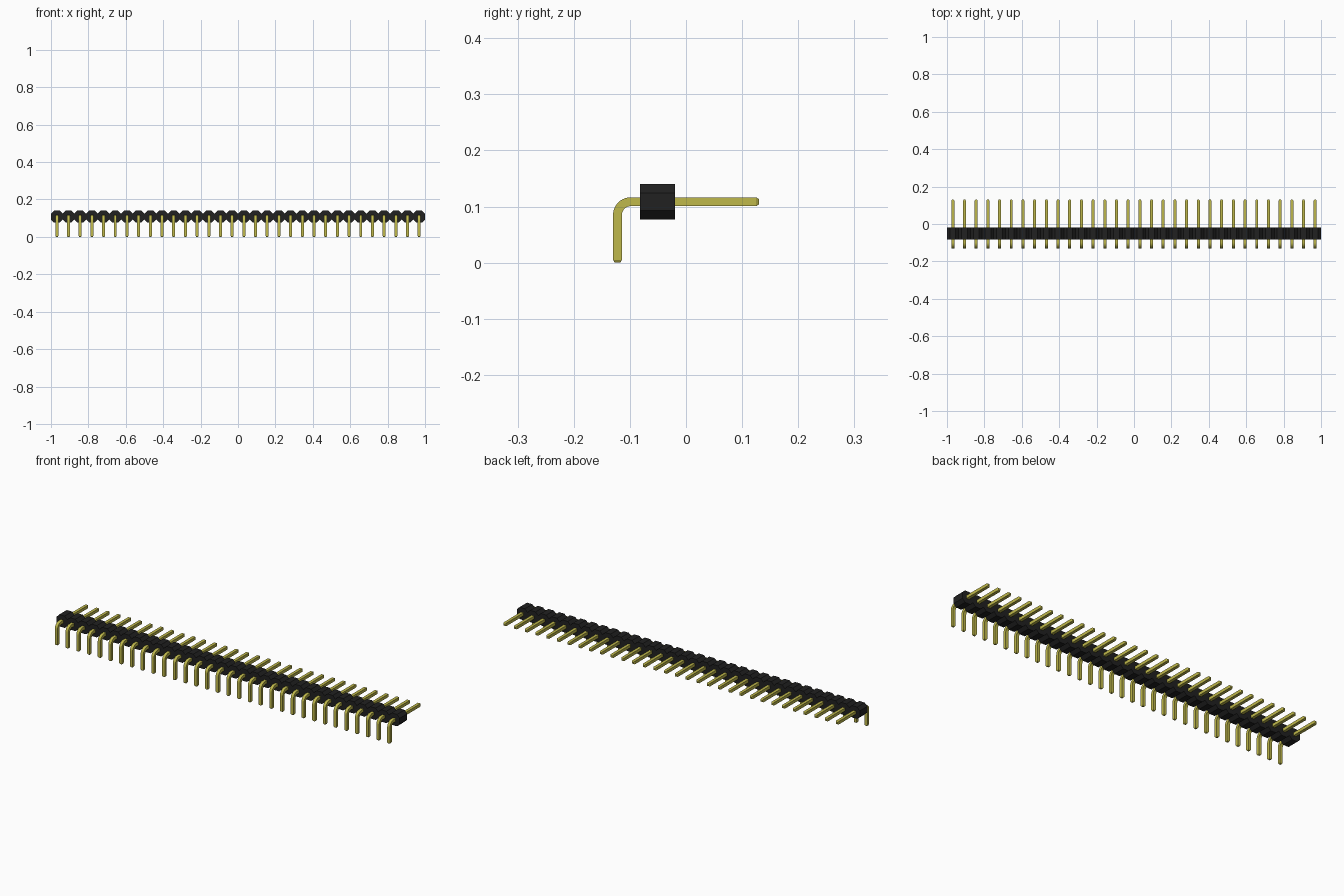
import bpy, bmesh, math

cube = bpy.data.objects.get("Cube")
if cube:
    bpy.data.objects.remove(cube, do_unlink=True)

COUNT = 32
PITCH = 2.0 / COUNT
ZC = 0.1087                 # height of the pin axis and the housing centre
HALF_PIN = 0.0079
PIN_Y = -0.1221             # centre of the downward legs
TIP_Y = 0.13
BEND = 0.0236               # bend radius on the pin centre line
BODY_Y0, BODY_Y1 = -0.082, -0.0195
CHAMFER = PITCH / 4


def make_material(name, rgb, metallic=0.0):
    m = bpy.data.materials.new(name)
    m.use_nodes = True
    m.diffuse_color = (*rgb, 1)
    m.node_tree.nodes["Principled BSDF"].inputs["Base Color"].default_value = (*rgb, 1)
    return m


def make_object(name, bm, material):
    bmesh.ops.recalc_face_normals(bm, faces=bm.faces)
    mesh = bpy.data.meshes.new(name)
    bm.to_mesh(mesh)
    bm.free()
    mesh.materials.append(material)
    ob = bpy.data.objects.new(name, mesh)
    bpy.context.collection.objects.link(ob)
    return ob


black = make_material("black plastic", (0.015, 0.015, 0.015))
gold = make_material("gold metal", (0.52, 0.48, 0.07))

# Housing: a row of joined octagonal blocks
bm = bmesh.new()
h = PITCH / 2
c = h - CHAMFER
octagon = [(h, -c), (h, c), (c, h), (-c, h), (-h, c), (-h, -c), (-c, -h), (c, -h)]
for i in range(COUNT):
    x = -1 + PITCH * (i + 0.5)
    front = [bm.verts.new((x + u, BODY_Y0, ZC + v)) for u, v in octagon]
    back = [bm.verts.new((x + u, BODY_Y1, ZC + v)) for u, v in octagon]
    bm.faces.new(front)
    bm.faces.new(back)
    for k in range(8):
        # side walls only at the two ends of the row
        if (k == 0 and i < COUNT - 1) or (k == 4 and i > 0):
            continue
        n = (k + 1) % 8
        bm.faces.new((front[k], front[n], back[n], back[k]))
bmesh.ops.remove_doubles(bm, verts=bm.verts, dist=1e-5)
make_object("housing", bm, black)

# Pin path: (y, z, direction angle, half width), from the foot to the rear tip
TAPER = 0.005
path = [(PIN_Y, 0.0, math.pi / 2, HALF_PIN * 0.6),
        (PIN_Y, TAPER, math.pi / 2, HALF_PIN)]
STEPS = 10
for s in range(STEPS + 1):
    a = math.pi / 2 * (1 - s / STEPS)
    path.append((PIN_Y + BEND - BEND * math.sin(a), ZC - BEND + BEND * math.cos(a), a, HALF_PIN))
path += [(TIP_Y - TAPER, ZC, 0, HALF_PIN), (TIP_Y, ZC, 0, HALF_PIN * 0.6)]

# Bent square pin swept along the path
bm = bmesh.new()
rings = []
for y, z, a, w in path:
    ny, nz = -math.sin(a), math.cos(a)
    rings.append([bm.verts.new((u * w, y + ny * v * w, z + nz * v * w))
                  for u, v in ((-1, -1), (1, -1), (1, 1), (-1, 1))])
for r0, r1 in zip(rings, rings[1:]):
    for k in range(4):
        n = (k + 1) % 4
        bm.faces.new((r0[k], r0[n], r1[n], r1[k]))
bm.faces.new(rings[0])
bm.faces.new(rings[-1])
pins = make_object("pins", bm, gold)
pins.location.x = -1 + PITCH / 2

bpy.ops.object.select_all(action="DESELECT")
pins.select_set(True)
bpy.context.view_layer.objects.active = pins
bpy.ops.object.shade_smooth_by_angle(angle=math.radians(20))

# Repeat the pin along the row
row = pins.modifiers.new("row", "ARRAY")
row.count = COUNT
row.use_relative_offset = False
row.use_constant_offset = True
row.constant_offset_displace = (PITCH, 0, 0)
